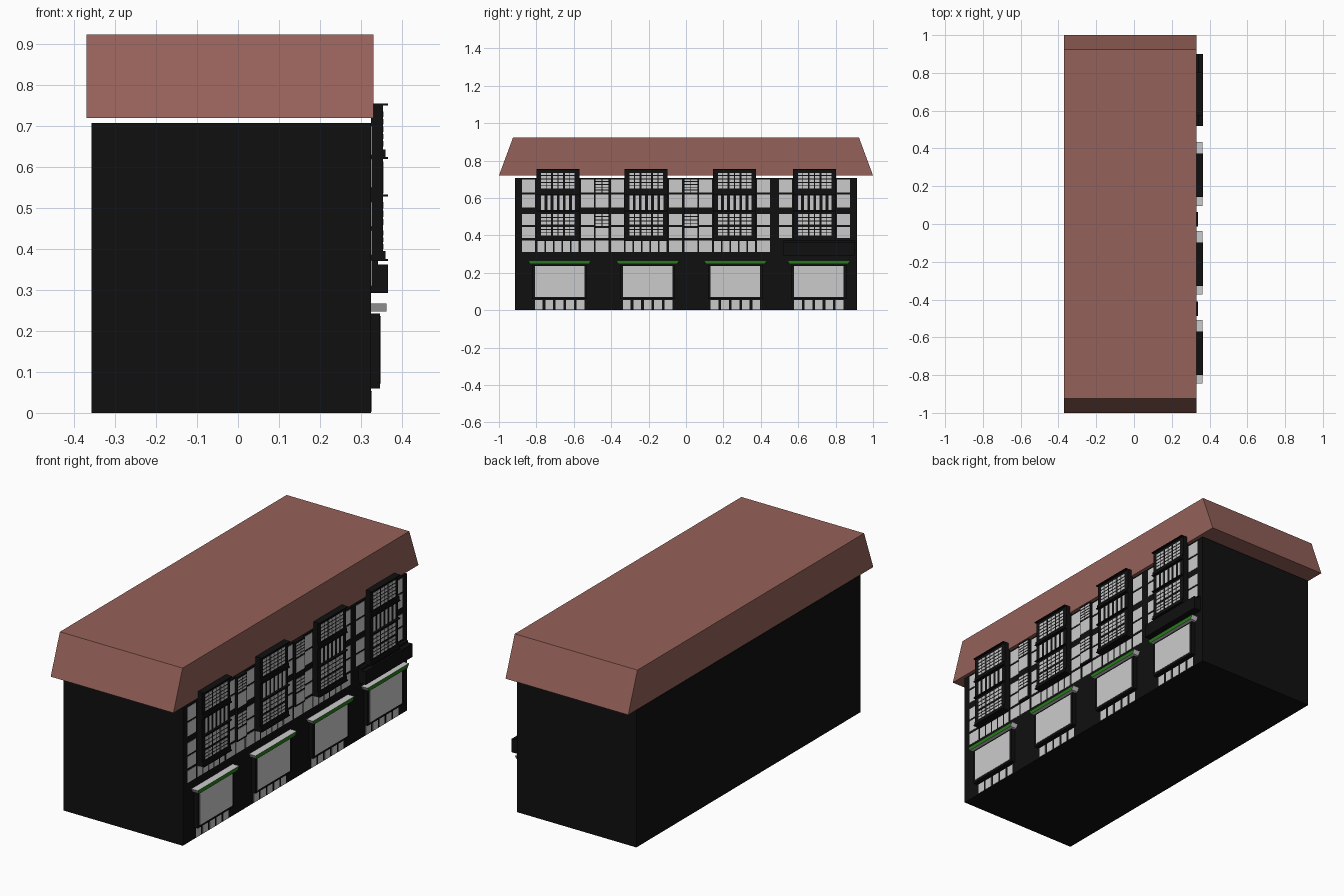
import bpy, bmesh

if "Cube" in bpy.data.objects:
    bpy.data.objects.remove(bpy.data.objects["Cube"])


def material(name, rgb):
    m = bpy.data.materials.new(name)
    m.diffuse_color = (*rgb, 1)
    m.use_nodes = True
    m.node_tree.nodes["Principled BSDF"].inputs["Base Color"].default_value = m.diffuse_color
    return m


BLACK = material("black", (0.005, 0.005, 0.005))
BROWN = material("roof_brown", (0.30, 0.12, 0.10))
GREEN = material("green", (0.02, 0.20, 0.01))
GREY = material("grey", (0.8, 0.8, 0.8))


def finish(name, bm, *mats):
    bmesh.ops.recalc_face_normals(bm, faces=bm.faces)
    me = bpy.data.meshes.new(name)
    bm.to_mesh(me)
    bm.free()
    for m in mats:
        me.materials.append(m)
    ob = bpy.data.objects.new(name, me)
    bpy.context.collection.objects.link(ob)
    return ob


def add_box(bm, x0, x1, y0, y1, z0, z1):
    vs = bmesh.ops.create_cube(bm, size=1)["verts"]
    for v in vs:
        v.co = (x1 if v.co.x > 0 else x0, y1 if v.co.y > 0 else y0,
                z1 if v.co.z > 0 else z0)


def boxes(name, items, mat):
    bm = bmesh.new()
    for b in items:
        add_box(bm, *b)
    return finish(name, bm, mat)


def prism(name, profile, x0, x1, *mats):
    """Extrude a (y, z) profile along x."""
    bm = bmesh.new()
    f = bm.faces.new([bm.verts.new((x0, y, z)) for y, z in profile])
    ext = bmesh.ops.extrude_face_region(bm, geom=[f])["geom"]
    for v in ext:
        if isinstance(v, bmesh.types.BMVert):
            v.co.x = x1
    return finish(name, bm, *mats)


def panes(x, y0, y1, z0, z1, ny=1, nz=1, gap=0.008, gz=0.005):
    """Grid of thin glass panes filling a rectangle on a wall at x."""
    w = (y1 - y0 + gap) / ny
    h = (z1 - z0 + gz) / nz
    return [(x - 0.004, x + 0.0015, y0 + i * w, y0 + (i + 1) * w - gap,
             z0 + j * h, z0 + (j + 1) * h - gz)
            for i in range(ny) for j in range(nz)]


WALL = 0.325

# Main block and flared roof (floating just above it)
boxes("building_body", [(-0.357, WALL, -0.915, 0.915, 0, 0.708)], BLACK)
prism("roof", [(-1, 0.72), (1, 0.72), (0.925, 0.923), (-0.925, 0.923)],
      -0.37, 0.331, BROWN)

glass = []
bay_starts = [-0.80, -0.328, 0.144, 0.572]
shop_starts = [-0.808, -0.337, 0.132, 0.578]

for k, y0 in enumerate(bay_starts):
    y1 = y0 + 0.23
    n = k + 1
    # Projecting bay with sills
    boxes(f"bay_{n}", [
        (WALL, 0.354, y0, y1, 0.375, 0.752),
        (WALL, 0.360, y0, y1, 0.622, 0.643),
        (WALL, 0.360, y0, y1, 0.374, 0.395)], BLACK)
    boxes(f"bay_{n}_ledges", [(WALL, 0.366, y0, y1, z, z + 0.005)
                              for z in (0.75, 0.620, 0.528, 0.371)], BLACK)
    # Bay glazing: three barred windows, a row of narrow lights, three more
    for i in range(3):
        a = y0 + 0.026 + i * 0.063
        glass += panes(0.354, a, a + 0.053, 0.65, 0.735, 2, 5, 0.004, 0.005)
        glass += panes(0.354, a, a + 0.053, 0.40, 0.445, 2, 3, 0.004, 0.005)
        glass += panes(0.354, a, a + 0.053, 0.458, 0.515, 2, 3, 0.004, 0.005)
    glass += panes(0.354, y0 + 0.026, y1 - 0.023, 0.535, 0.614, 6, 1, 0.015)
    # First floor strip lights under the bay
    if k < 3:
        glass += panes(WALL, y0 + 0.005, y1 - 0.005, 0.31, 0.37, 5)

    # Shopfront with large window, basement lights and awning
    s0 = shop_starts[k]
    s1 = s0 + 0.264
    boxes(f"shopfront_{n}", [(WALL, 0.347, s0 - 0.015, s1 + 0.015, 0.06, 0.243)],
          BLACK)
    glass += panes(0.347, s0, s1, 0.072, 0.236)
    glass += panes(WALL, s0, s1, 0.003, 0.054, 5, 1, 0.014)
    aw = prism(f"awning_{n}", [(s0 - 0.025, 0.247), (s1 + 0.025, 0.247),
                               (s1 + 0.037, 0.267), (s0 - 0.037, 0.267)],
               WALL, 0.362, GREY, GREEN)
    for p in aw.data.polygons:
        if p.normal.x > 0.9:
            p.material_index = 1

# Plain windows beside the bays
rows = [(0.63, 0.70), (0.55, 0.62), (0.455, 0.515), (0.385, 0.445), (0.31, 0.372)]
columns = [-0.877, -0.562, -0.401, -0.091, 0.070, 0.380, 0.498, 0.807]
for y in columns:
    for z0, z1 in rows:
        if z0 < 0.35 and y > 0.45:
            continue
        glass += panes(WALL, y, y + 0.07, z0, z1)

# Slim barred window columns between the paired bays
for n, y in enumerate((-0.487, -0.012), 1):
    boxes(f"window_column_{n}", [(WALL, 0.338, y, y + 0.076, 0.375, 0.708)], BLACK)
    glass += panes(0.338, y + 0.003, y + 0.073, 0.55, 0.62)
    glass += panes(0.338, y + 0.003, y + 0.073, 0.63, 0.70, 2, 5, 0.004)
    glass += panes(0.338, y + 0.003, y + 0.073, 0.45, 0.515, 2, 4, 0.004)
    glass += panes(0.338, y + 0.003, y + 0.073, 0.385, 0.44)
    glass += panes(WALL, y + 0.003, y + 0.073, 0.31, 0.372)

boxes("window_panes", glass, GREY)

# Deep black fascia over the last shop
boxes("end_fascia", [(WALL, 0.366, 0.52, 0.90, 0.293, 0.362),
                     (WALL, 0.342, 0.52, 0.90, 0.362, 0.372)], BLACK)
